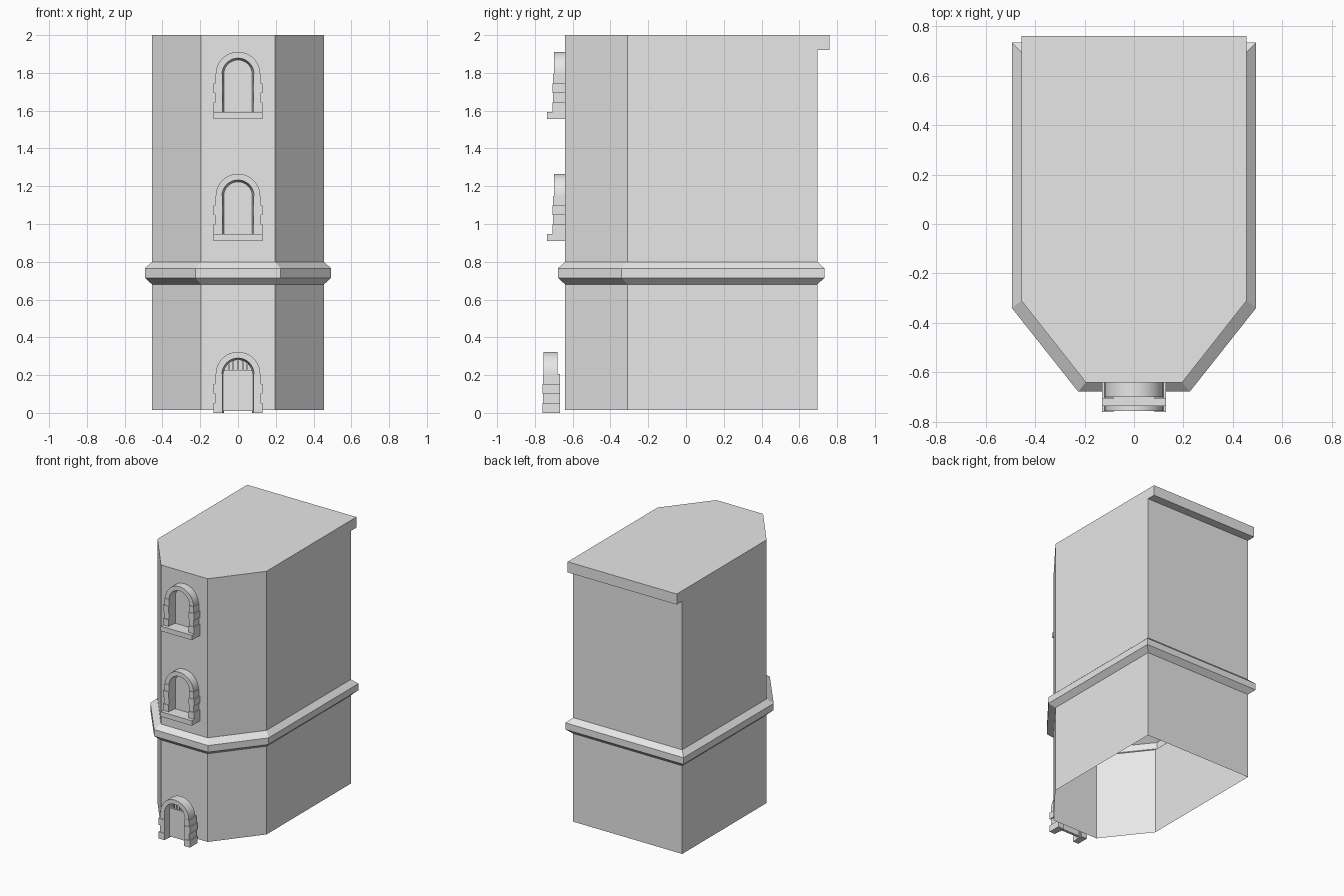
import bpy, bmesh, math
from mathutils import Vector

cube = bpy.data.objects.get("Cube")
if cube:
    bpy.data.objects.remove(cube, do_unlink=True)

stone = bpy.data.materials.new("pale_grey_stone")
stone.use_nodes = True
GREY = (0.8, 0.8, 0.8, 1)
stone.diffuse_color = GREY
stone.node_tree.nodes["Principled BSDF"].inputs["Base Color"].default_value = GREY


def finish(name, bm, recalc=True):
    if recalc:
        bmesh.ops.recalc_face_normals(bm, faces=bm.faces)
    mesh = bpy.data.meshes.new(name)
    bm.to_mesh(mesh)
    bm.free()
    mesh.materials.append(stone)
    obj = bpy.data.objects.new(name, mesh)
    bpy.context.collection.objects.link(obj)
    return obj


def add_box(bm, x0, x1, y0, y1, z0, z1):
    new = bmesh.ops.create_cube(bm, size=1)["verts"]
    for v in new:
        v.co = Vector((x1 if v.co.x > 0 else x0,
                       y1 if v.co.y > 0 else y0,
                       z1 if v.co.z > 0 else z0))


def box(name, *bounds):
    bm = bmesh.new()
    add_box(bm, *bounds)
    return finish(name, bm)


# Tower shell: the footprint is lofted upward, bulging at the string course
FRONT, BACK, SIDE, CORNER, SHOULDER = -0.64, 0.695, 0.455, 0.195, -0.31


def footprint(out):
    half = [(CORNER + out * 0.8, FRONT - out), (SIDE + out, SHOULDER - out * 0.8),
            (SIDE + out, BACK + out)]
    return half + [(-x, y) for x, y in reversed(half)]


bm = bmesh.new()
levels = [(0.015, 0), (0.68, 0), (0.715, 0.038), (0.765, 0.038), (0.8, 0), (2, 0)]
rings = [[bm.verts.new((x, y, z)) for x, y in footprint(out)] for z, out in levels]
for low, high in zip(rings, rings[1:]):
    for i in range(len(low)):
        j = (i + 1) % len(low)
        bm.faces.new((low[i], low[j], high[j], high[i]))
bm.faces.new(rings[-1])
finish("tower_shell", bm, recalc=False)

# Overhanging roof edge at the back
box("roof_overhang", -SIDE, SIDE, BACK - 0.02, 0.76, 1.92, 2)


# Arched surround: a cross-section swept up one jamb, over the arch and down
def arch(name, base, spring, y_front, y_back):
    section = [(0.118, y_back), (0.118, y_front), (0.085, y_front), (0.075, y_back)]
    steps = 24
    bm = bmesh.new()
    path = [(0, base)] + [(math.pi * i / steps, spring) for i in range(steps + 1)]
    path.append((math.pi, base))
    loops = [[bm.verts.new((r * math.cos(a), y, z + r * math.sin(a))) for r, y in section]
             for a, z in path]
    for one, two in zip(loops, loops[1:]):
        for i in range(4):
            j = (i + 1) % 4
            bm.faces.new((one[i], one[j], two[j], two[i]))
    bm.faces.new(loops[0])
    bm.faces.new(loops[-1])
    obj = finish(name, bm)
    bpy.ops.object.select_all(action="DESELECT")
    obj.select_set(True)
    bpy.context.view_layer.objects.active = obj
    bpy.ops.object.shade_smooth_by_angle(angle=math.radians(30))


# Alternating wide and narrow jamb blocks on both sides
def jamb_blocks(name, base, spring, y_front, y_back):
    bm = bmesh.new()
    height = (spring - base) / 4
    for i in range(4):
        wide = 0.13 if i % 2 == 0 else 0.122
        face = y_front if i % 2 == 0 else y_front + 0.004
        z = base + i * height
        for s in (-1, 1):
            xs = sorted((s * 0.083, s * wide))
            add_box(bm, *xs, face, y_back, z, z + height)
    finish(name, bm)


for level, sill in (("lower", 0.91), ("upper", 1.555)):
    base, spring = sill + 0.037, sill + 0.238
    arch(level + "_window_arch", base, spring, -0.7, FRONT)
    jamb_blocks(level + "_window_jambs", base, spring, -0.708, FRONT)
    box(level + "_window_sill", -0.13, 0.13, -0.735, FRONT, sill, base)

# Door standing just ahead of the wall
arch("door_arch", 0, 0.205, -0.755, -0.68)
jamb_blocks("door_jambs", 0, 0.205, -0.76, -0.667)
box("door_panel", -0.083, 0.083, -0.705, -0.685, 0.01, 0.225)

# Bars of the fanlight above the door
bm = bmesh.new()
for k in range(-2, 3):
    x = k * 0.024
    top = 0.205 + math.sqrt(0.085 ** 2 - x ** 2)
    add_box(bm, x - 0.004, x + 0.004, -0.7, -0.69, 0.22, top)
finish("fanlight_bars", bm)
